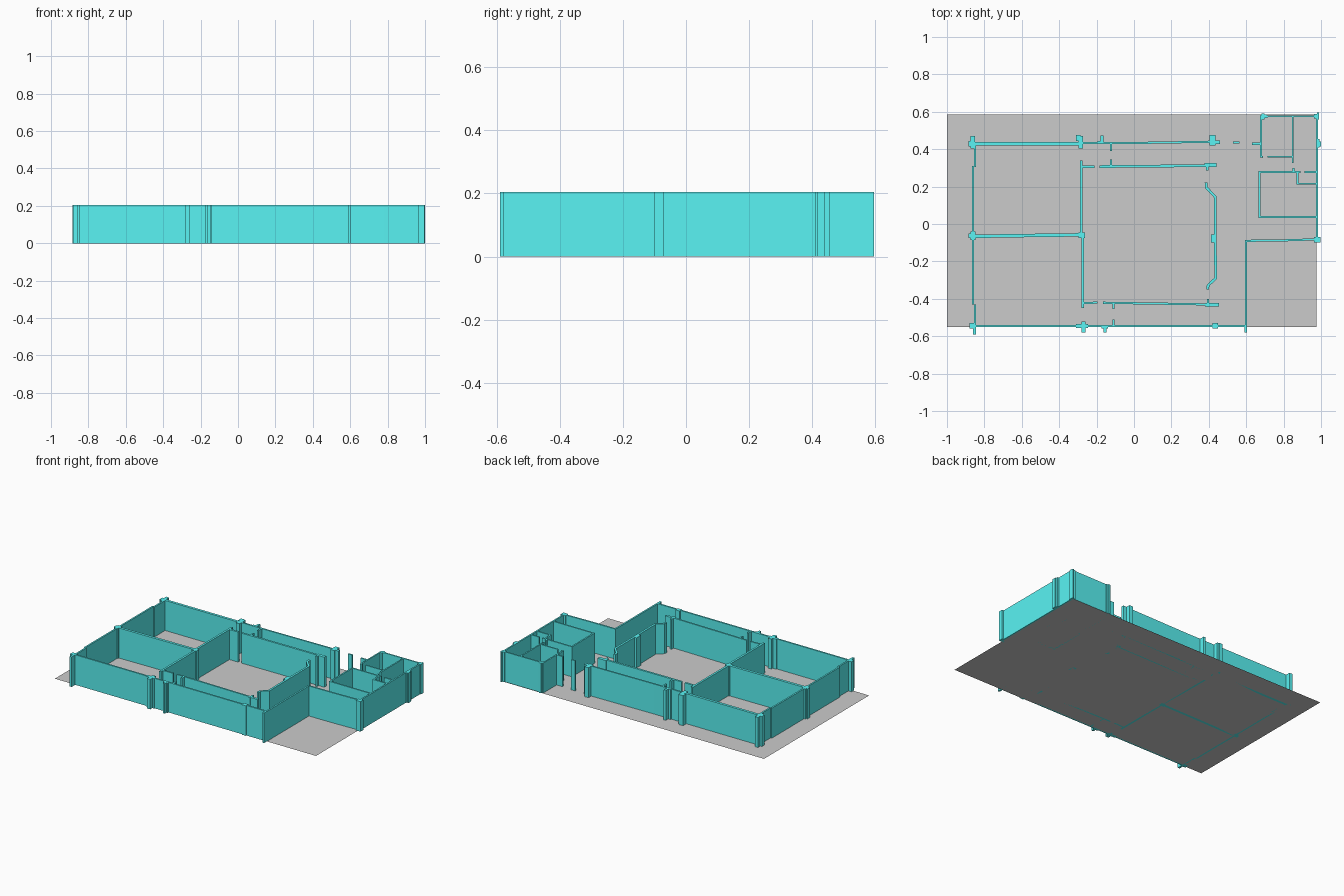
import bpy, bmesh
from mathutils import Vector

H = 0.205   # wall height

cyan = bpy.data.materials.new("cyan_wall")
cyan.diffuse_color = (0.1, 0.9, 0.9, 1)


def prism(bm, pts, z0=0.0, z1=H):
    """Closed prism over a flat outline."""
    face = bm.faces.new([bm.verts.new((x, y, z0)) for x, y in pts])
    up = bmesh.ops.extrude_face_region(bm, geom=[face])["geom"]
    for v in up:
        if isinstance(v, bmesh.types.BMVert):
            v.co.z = z1


def path_outline(pts, t):
    """Outline of a mitred wall of thickness t along a centre line."""
    p = [Vector(q) for q in pts]
    left, right = [], []
    for i, q in enumerate(p):
        d0 = (q - p[max(i - 1, 0)]) if i else p[1] - q
        d1 = (p[i + 1] - q) if i < len(p) - 1 else d0
        n0, n1 = [Vector((-d.y, d.x)).normalized() for d in (d0, d1)]
        m = (n0 + n1).normalized()
        off = m * (t / 2 / m.dot(n0))
        left.append(q + off)
        right.append(q - off)
    return left + right[::-1]


def build(name, walls=(), blocks=(), t=0.011):
    """walls: centre-line points; blocks: x0, x1, y0, y1 rectangles."""
    bm = bmesh.new()
    for w in walls:
        prism(bm, path_outline(w, t))
    for x0, x1, y0, y1 in blocks:
        prism(bm, [(x0, y0), (x1, y0), (x1, y1), (x0, y1)])
    bmesh.ops.recalc_face_normals(bm, faces=bm.faces)
    me = bpy.data.meshes.new(name)
    bm.to_mesh(me)
    bm.free()
    me.materials.append(cyan)
    ob = bpy.data.objects.new(name, me)
    bpy.context.collection.objects.link(ob)
    return ob


# Floor sheet
bpy.ops.mesh.primitive_plane_add(size=1, location=(-0.0125, 0.0175, 0.0))
floor = bpy.context.object
floor.name = "floor"
floor.scale = (1.975, 1.135, 1)

# Outer walls
build("back_wall", [
    [(-0.285, 0.432), (-0.06, 0.432), (0.42, 0.44)],
    [(-0.123, 0.39), (-0.123, 0.43)],
    [(0.53, 0.435), (0.563, 0.435)],
    [(0.63, 0.429), (0.68, 0.429)]])
build("back_left_wall", [[(-0.86, 0.43), (-0.28, 0.43)]], t=0.018)
build("left_wall", [
    [(-0.851, 0.43), (-0.851, 0.305)],
    [(-0.86, 0.31), (-0.86, -0.43)],
    [(-0.851, -0.43), (-0.851, -0.545)]])
build("front_wall", [
    [(-0.86, -0.546), (0.6, -0.546)],
    [(-0.11, -0.546), (-0.11, -0.51)]])
build("entrance_walls", [[(0.598, -0.546), (0.598, -0.09), (0.78, -0.088), (0.98, -0.082)]])
build("right_wall", [[(0.979, 0.58), (0.979, -0.09)]], t=0.01)

# Piers on the outer walls
build("back_piers", blocks=[
    (-0.873, -0.85, 0.405, 0.47), (-0.885, -0.85, 0.415, 0.445),
    (-0.298, -0.272, 0.405, 0.47), (-0.31, -0.285, 0.445, 0.475),
    (-0.178, -0.162, 0.43, 0.472), (-0.195, -0.162, 0.43, 0.445),
    (0.405, 0.435, 0.42, 0.475), (0.405, 0.46, 0.428, 0.447)])
build("front_piers", blocks=[
    (-0.86, -0.845, -0.59, -0.53), (-0.88, -0.848, -0.56, -0.53),
    (-0.282, -0.258, -0.58, -0.52), (-0.31, -0.245, -0.557, -0.535),
    (-0.162, -0.148, -0.58, -0.54), (-0.175, -0.14, -0.56, -0.542),
    (0.42, 0.45, -0.558, -0.53), (0.59, 0.603, -0.58, -0.54)])
build("side_piers", blocks=[
    (-0.875, -0.848, -0.085, -0.04), (-0.885, -0.848, -0.075, -0.05),
    (0.962, 0.997, -0.1, -0.07), (0.978, 0.993, 0.41, 0.455),
    (0.975, 1.0, 0.415, 0.44)])

# Partition between the two left rooms
build("left_partition", [[(-0.86, -0.066), (-0.6, -0.062), (-0.28, -0.058)]], t=0.018)
build("partition_pier", blocks=[(-0.298, -0.262, -0.075, -0.045)])

# Central hall
build("hall_left_wall", [
    [(-0.282, 0.34), (-0.282, -0.05)],
    [(-0.275, -0.05), (-0.275, -0.45)]], t=0.014)
build("hall_back_wall", [
    [(-0.28, 0.307), (-0.21, 0.307)],
    [(-0.185, 0.307), (0.4, 0.312)]], t=0.014)
build("hall_front_wall", [
    [(-0.275, -0.424), (-0.195, -0.42)],
    [(-0.165, -0.421), (0.4, -0.43)],
    [(-0.11, -0.455), (-0.11, -0.42)],
    [(-0.123, 0.31), (-0.123, 0.345)]])
build("hall_bay_wall", [[(0.385, 0.222), (0.387, 0.195), (0.434, 0.145), (0.434, -0.06),
                         (0.437, -0.29), (0.396, -0.328), (0.394, -0.35)]], t=0.014)
build("hall_piers", blocks=[
    (0.378, 0.44, 0.305, 0.327), (0.385, 0.397, 0.285, 0.31),
    (0.39, 0.402, -0.445, -0.402), (0.38, 0.455, -0.44, -0.423),
    (0.412, 0.44, -0.1, -0.055)])

# Small rooms in the back right corner
build("washroom_walls", [
    [(0.69, 0.358), (0.679, 0.36), (0.679, 0.575), (0.979, 0.577)],
    [(0.849, 0.577), (0.849, 0.325)],
    [(0.715, 0.36), (0.85, 0.36)]], t=0.009)
build("washroom_piers", blocks=[
    (0.678, 0.71, 0.568, 0.585), (0.683, 0.697, 0.56, 0.59),
    (0.962, 0.99, 0.565, 0.588), (0.978, 0.988, 0.56, 0.595)])
build("store_room_walls", [
    [(0.89, 0.278), (0.67, 0.278), (0.67, 0.038), (0.979, 0.038)],
    [(0.912, 0.278), (0.979, 0.278)],
    [(0.874, 0.278), (0.874, 0.215), (0.979, 0.215)],
    [(0.853, 0.3), (0.853, 0.275)]], t=0.01)
